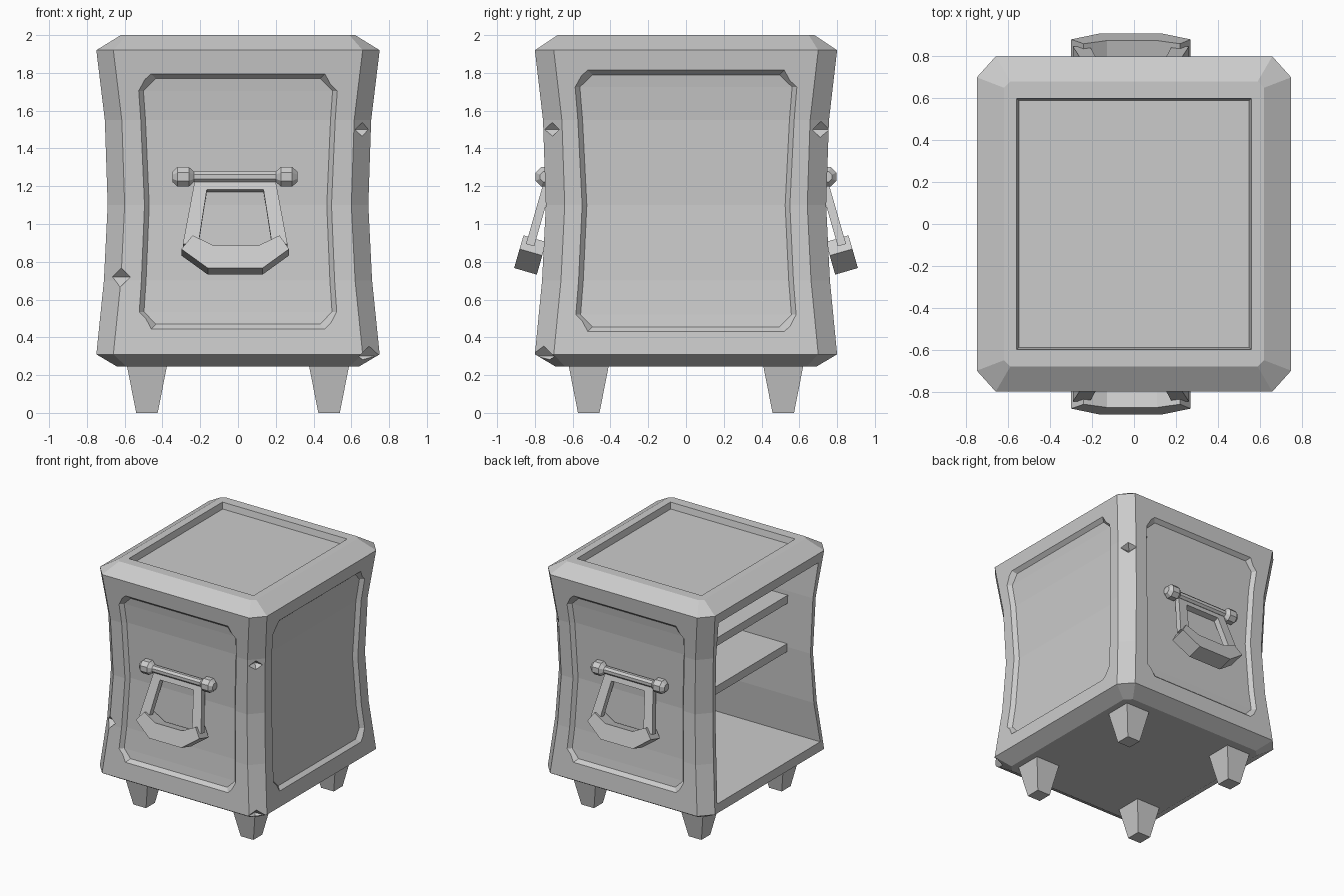
import bpy, bmesh, math
from mathutils import Matrix, Vector

if "Cube" in bpy.data.objects:
    bpy.data.objects.remove(bpy.data.objects["Cube"])

grey = bpy.data.materials.new("plain_grey")
grey.use_nodes = True
grey.diffuse_color = (0.6, 0.6, 0.6, 1)
grey.node_tree.nodes["Principled BSDF"].inputs["Base Color"].default_value = (0.6, 0.6, 0.6, 1)

# Pinched wall profile: height, half width, half depth
PROFILE = [(0.31, 0.75, 0.80), (0.7, 0.71, 0.762), (1.1, 0.69, 0.742),
           (1.55, 0.705, 0.757), (1.92, 0.75, 0.80)]


def wall(z, axis):
    """Distance of the outer wall from the centre at height z."""
    for a, b in zip(PROFILE, PROFILE[1:]):
        if z <= b[0]:
            t = (z - a[0]) / (b[0] - a[0])
            return a[axis] + t * (b[axis] - a[axis])
    return PROFILE[-1][axis]


def loft(name, rings):
    """Skin a stack of equal-sized rings and cap both ends."""
    bm = bmesh.new()
    rows = [[bm.verts.new(p) for p in ring] for ring in rings]
    n = len(rows[0])
    for a, b in zip(rows, rows[1:]):
        for i in range(n):
            j = (i + 1) % n
            bm.faces.new((a[i], a[j], b[j], b[i]))
    bm.faces.new(rows[0][::-1])
    bm.faces.new(rows[-1])
    bmesh.ops.recalc_face_normals(bm, faces=bm.faces)
    mesh = bpy.data.meshes.new(name)
    bm.to_mesh(mesh)
    bm.free()
    mesh.materials.append(grey)
    obj = bpy.data.objects.new(name, mesh)
    bpy.context.scene.collection.objects.link(obj)
    return obj


def rect(x0, x1, y0, y1, z):
    return [(x0, y0, z), (x1, y0, z), (x1, y1, z), (x0, y1, z)]


def octagon(hx, hy, cx, cy, z):
    quarter = [(hx, hy - cy), (hx - cx, hy)]
    half = quarter + [(-x, y) for x, y in quarter[::-1]]
    return [(x, y, z) for x, y in half + [(-x, -y) for x, y in half]]


def carve(target, cutter):
    """Subtract the cutter from the target, then discard it."""
    cutter.hide_render = True
    mod = target.modifiers.new("carve", "BOOLEAN")
    mod.operation = "DIFFERENCE"
    mod.solver = "EXACT"
    mod.object = cutter
    bpy.context.view_layer.update()
    result = bpy.data.meshes.new_from_object(
        target.evaluated_get(bpy.context.evaluated_depsgraph_get()))
    target.modifiers.clear()
    target.data = result
    bpy.data.objects.remove(cutter)


def panel_cutter(axis, half_top, half_mid, z0, z1, turn):
    """Sunken panel with clipped corners and sloping rim, following the wall."""
    rings, middle = [], (z0 + z1) / 2
    for z in (z0, z0 + 0.09, 0.7, 1.1, 1.55, z1 - 0.09, z1):
        bulge = min(1, abs(z - 1.1) / 0.66) ** 1.5
        half = half_mid + (half_top - half_mid) * bulge
        if z in (z0, z1):
            half -= 0.07
        lean = 0.025 * (z - middle) / (z1 - middle) if z in (z0, z1) else 0
        face = wall(z, axis)
        out, inn = -face - 0.03, -face + 0.03
        rings.append([(-half - 0.025, out, z + lean), (half + 0.025, out, z + lean),
                      (half - 0.025, inn, z - lean), (-half + 0.025, inn, z - lean)])
    obj = loft("panel_cutter", rings)
    obj.data.transform(Matrix.Rotation(turn, 4, "Z"))
    return obj


# Cabinet body
body = loft("cabinet_body",
            [octagon(0.64, 0.69, 0.05, 0.05, 0.245)]
            + [octagon(x, y, 0.09, 0.10, z) for z, x, y in PROFILE]
            + [octagon(0.62, 0.68, 0.03, 0.03, 2.0)])

# Sunken panels on front, back, closed side and top
carve(body, panel_cutter(2, 0.53, 0.495, 0.445, 1.795, 0))
carve(body, panel_cutter(2, 0.53, 0.495, 0.445, 1.795, math.pi))
carve(body, panel_cutter(1, 0.59, 0.55, 0.43, 1.815, math.pi / 2))
carve(body, loft("top_cutter", [rect(-0.55, 0.55, -0.59, 0.59, 1.95),
                                rect(-0.57, 0.57, -0.61, 0.61, 2.05)]))

# Open compartment on the other side
inside = [(0.38, 0.66), (0.7, 0.625), (1.1, 0.61), (1.55, 0.62), (1.84, 0.64)]
carve(body, loft("compartment_cutter",
                 [rect(-0.95, wall(z, 1) - 0.08, -h, h, z) for z, h in inside]))


# Chipped corners
def chip(x, y, z, size):
    obj = loft("chip_cutter", [[(0, 0, -size)] * 4, rect(-size, size, -size, size, 0),
                               [(0, 0, size)] * 4])
    bm = bmesh.new()
    bm.from_mesh(obj.data)
    bmesh.ops.remove_doubles(bm, verts=bm.verts, dist=0.0001)
    bmesh.ops.dissolve_degenerate(bm, edges=bm.edges, dist=0.0001)
    bmesh.ops.recalc_face_normals(bm, faces=bm.faces)
    bm.to_mesh(obj.data)
    bm.free()
    obj.data.transform(Matrix.Translation((x, y, z)))
    carve(body, obj)


chip(0.74, -0.79, 1.5, 0.12)
chip(-0.69, -0.83, 0.72, 0.12)
chip(0.72, 0.78, 1.5, 0.11)
chip(0.74, -0.80, 0.3, 0.1)

# Shelves
for name, top in (("lower_shelf", 1.125), ("upper_shelf", 1.515)):
    loft(name, [rect(-0.48, 0.63, -0.65, 0.65, z) for z in (top - 0.065, top)])

# Tapered legs
for sx, side in ((1, "left"), (-1, "right")):
    for sy, end in ((-1, "front"), (1, "back")):
        x, y = 0.482 * sx, 0.515 * sy
        loft(f"{end}_{side}_leg", [rect(x - h, x + h, y - h, y + h, z)
                                   for h, z in ((0.057, 0), (0.108, 0.26))])


# Hanging handles
def tilted(name, outline, w0, w1, s):
    """Extrude an (x, drop) outline, swung outward from the hinge bar."""
    down = Vector((0, s * math.sin(0.28), -math.cos(0.28)))
    out = Vector((0, s * math.cos(0.28), math.sin(0.28)))
    hinge = Vector((0, s * 0.745, 1.25))
    return loft(name, [[hinge + Vector((x, 0, 0)) + down * v + out * w
                        for x, v in outline] for w in (w0, w1)])


def bar(name, stations, s):
    """Octagonal bar along x from (x, radius) stations."""
    return loft(name, [[(x, s * 0.745 + r * math.cos(a), 1.25 + r * math.sin(a))
                        for a in [math.pi * (k + 0.5) / 4 for k in range(8)]]
                       for x, r in stations])


yoke = [(-0.225, 0), (0.195, 0), (0.262, 0.37), (0.18, 0.37), (0.135, 0.07),
        (-0.165, 0.07), (-0.21, 0.37), (-0.292, 0.37)]
grip = [(-0.24, 0.33), (-0.13, 0.385), (0.11, 0.385), (0.22, 0.33),
        (0.27, 0.405), (0.13, 0.51), (-0.16, 0.51), (-0.3, 0.405)]
for s, end in ((-1, "front"), (1, "back")):
    tilted(f"{end}_handle_yoke", yoke, -0.045, 0.0, s)
    tilted(f"{end}_handle_grip", grip, -0.1, 0.025, s)
    bar(f"{end}_handle_rod", [(-0.3, 0.03), (0.27, 0.03)], s)
    for x, side in ((-0.29, "right"), (0.257, "left")):
        bar(f"{end}_{side}_handle_knob",
            [(x + d, r) for d, r in ((-0.057, 0.03), (-0.03, 0.056),
                                     (0.03, 0.056), (0.057, 0.03))], s)
